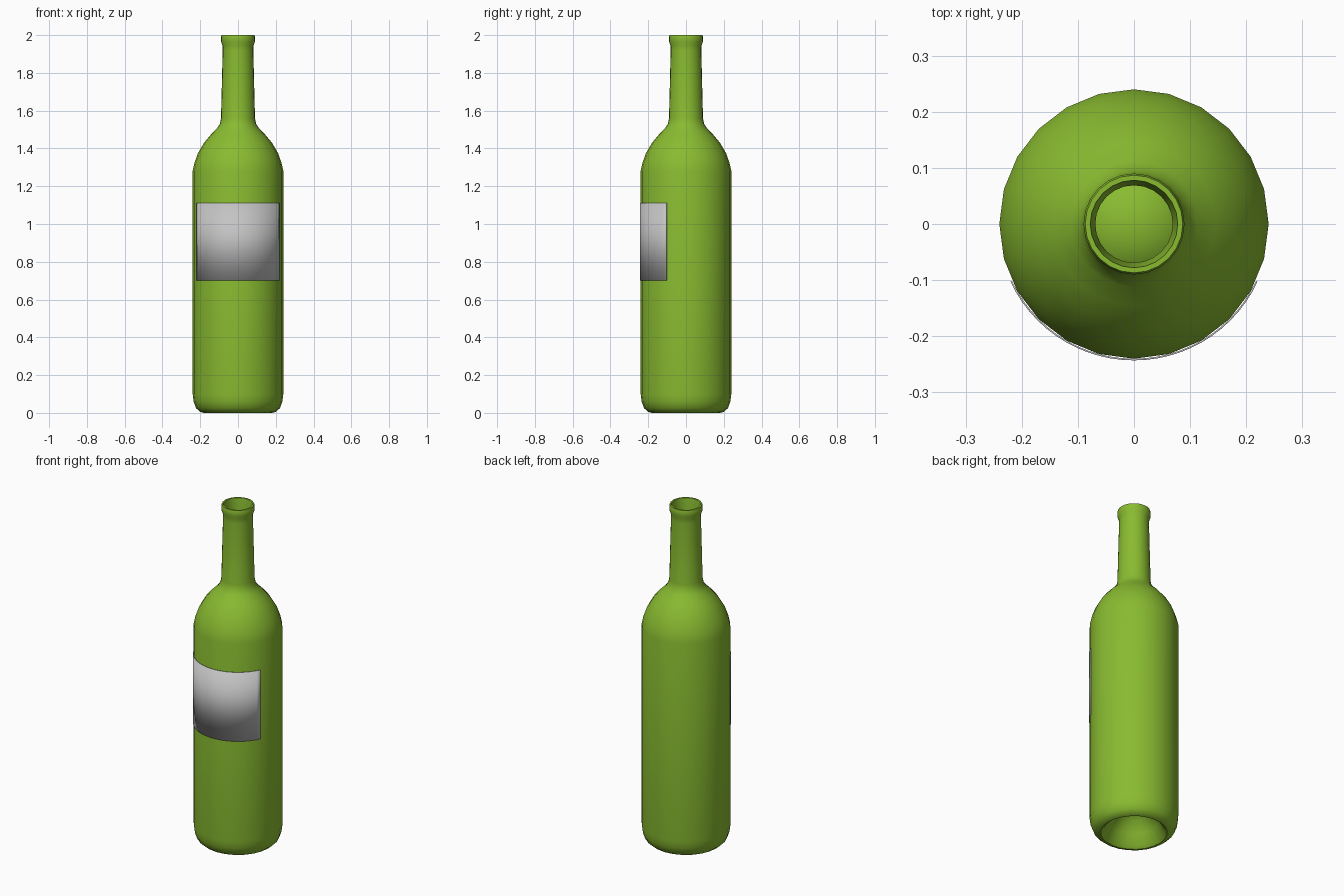
import bpy, bmesh
from math import sin, cos, radians, tau

cube = bpy.data.objects.get("Cube")
if cube:
    bpy.data.objects.remove(cube, do_unlink=True)

SIDES = 24
WALL = 0.012


def material(name, color, roughness):
    mat = bpy.data.materials.new(name)
    mat.use_nodes = True
    mat.diffuse_color = color
    shader = mat.node_tree.nodes["Principled BSDF"]
    shader.inputs["Base Color"].default_value = color
    shader.inputs["Roughness"].default_value = roughness
    return mat


def finish(bm, name, mat, angle):
    mesh = bpy.data.meshes.new(name)
    bm.to_mesh(mesh)
    bm.free()
    mesh.materials.append(mat)
    obj = bpy.data.objects.new(name, mesh)
    bpy.context.collection.objects.link(obj)
    bpy.ops.object.select_all(action='DESELECT')
    obj.select_set(True)
    bpy.context.view_layer.objects.active = obj
    bpy.ops.object.shade_smooth_by_angle(angle=radians(angle))
    return obj


def lathe(name, profile, mat):
    """Turn a (radius, height) profile around z and cap both ends."""
    bm = bmesh.new()
    rings = []
    for r, z in profile:
        rings.append([bm.verts.new((r * cos(tau * i / SIDES), r * sin(tau * i / SIDES), z))
                      for i in range(SIDES)])
    for low, high in zip(rings, rings[1:]):
        for i in range(SIDES):
            j = (i + 1) % SIDES
            bm.faces.new((low[i], low[j], high[j], high[i]))
    bm.faces.new(rings[0][::-1])
    bm.faces.new(rings[-1])
    bmesh.ops.recalc_face_normals(bm, faces=bm.faces)
    return finish(bm, name, mat, 50)


green = material("green glass", (0.25, 0.5, 0.03, 1), 0.4)
silver = material("label grey", (0.55, 0.55, 0.55, 1), 0.5)

# Glass: hollow base dome, outer wall, lip, then the inner wall back down
punt = [(0.038, 0.16), (0.09, 0.13), (0.135, 0.07), (0.165, 0.012)]
outer = [(0.18, 0.0), (0.2, 0.005), (0.222, 0.025), (0.235, 0.06), (0.24, 0.1),
         (0.24, 1.28), (0.23, 1.325), (0.212, 1.375), (0.18, 1.43), (0.145, 1.472),
         (0.112, 1.505), (0.096, 1.53), (0.09, 1.56), (0.081, 1.92), (0.082, 1.945),
         (0.089, 1.965), (0.09, 1.99), (0.087, 2.0)]
inner = [(0.078, 2.0)] + [(r - WALL, z) for r, z in reversed(outer[4:14])]
inner += [(0.2, 0.04), (0.17, 0.035)]
inner += [(r, z + WALL) for r, z in reversed(punt[:3])]
lathe("bottle", punt + outer + inner, green)

# Label: thin curved plate wrapped around the front
bm = bmesh.new()
columns = []
for a in range(-65, 66, 5):
    x, y = 0.243 * sin(radians(a)), -0.243 * cos(radians(a))
    columns.append([bm.verts.new((x, y, z)) for z in (0.7, 1.11)])
for (a, b), (c, d) in zip(columns, columns[1:]):
    bm.faces.new((a, c, d, b))
label = finish(bm, "label", silver, 40)
thick = label.modifiers.new("thickness", 'SOLIDIFY')
thick.thickness = 0.003
thick.offset = -1
